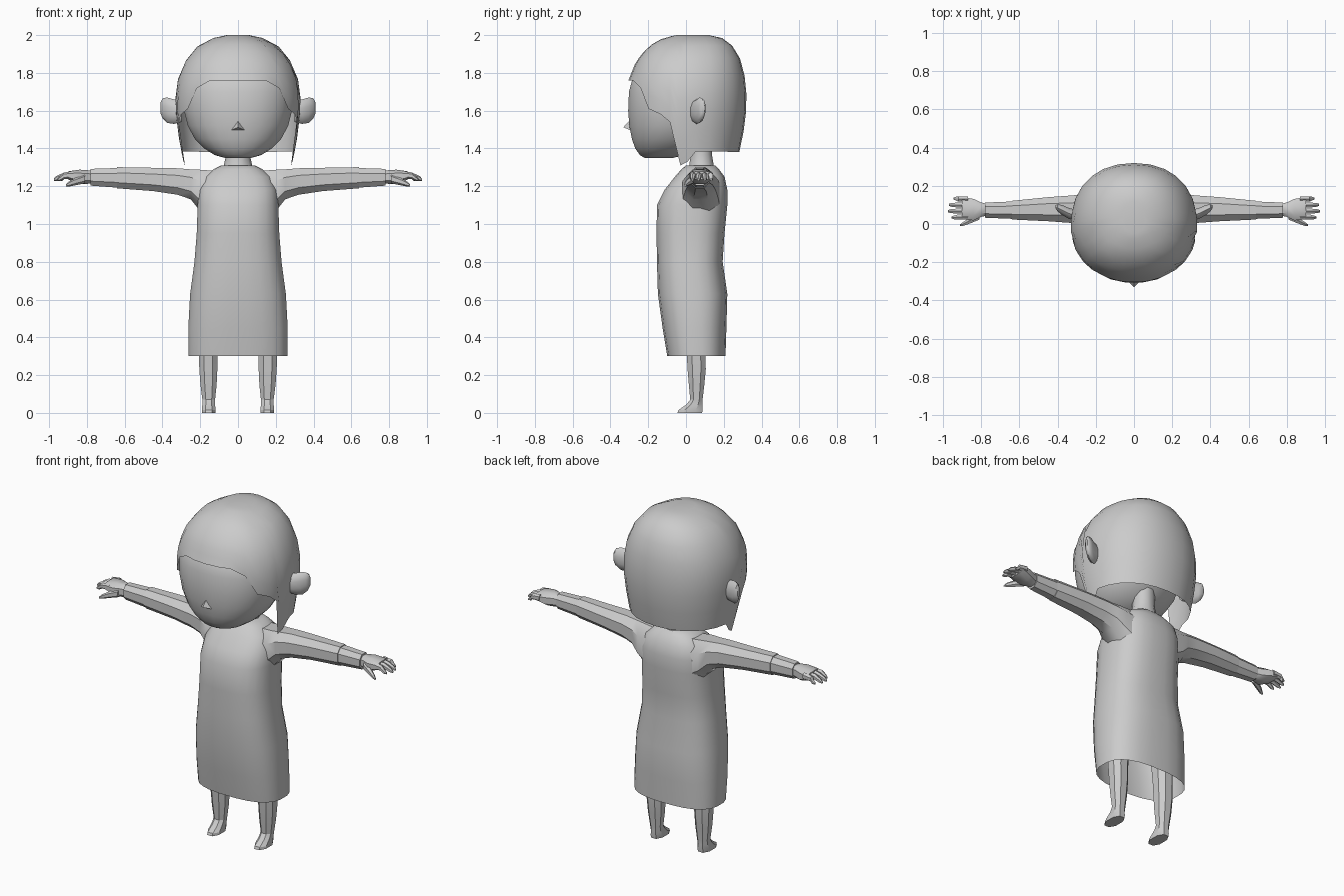
import bpy, bmesh, math

mat = bpy.data.materials.new("light grey")
mat.diffuse_color = (0.6, 0.6, 0.6, 1)


def finish(name, bm, mirror=False, angle=40):
    bmesh.ops.recalc_face_normals(bm, faces=bm.faces)
    me = bpy.data.meshes.new(name)
    bm.to_mesh(me)
    bm.free()
    ob = bpy.data.objects.new(name, me)
    bpy.context.collection.objects.link(ob)
    me.materials.append(mat)
    bpy.ops.object.select_all(action="DESELECT")
    ob.select_set(True)
    bpy.context.view_layer.objects.active = ob
    bpy.ops.object.shade_smooth_by_angle(angle=math.radians(angle))
    if mirror:
        ob.modifiers.new("mirror", "MIRROR")
    return ob


def power(v, p):
    return math.copysign(abs(v) ** (2 / p), v)


def bridge(bm, rings, caps):
    """Skin a list of point rings; caps = (close first, close last)."""
    loops = [[bm.verts.new(p) for p in ring] for ring in rings]
    n = len(loops[0])
    for a, b in zip(loops, loops[1:]):
        for i in range(n):
            j = (i + 1) % n
            bm.faces.new((a[i], a[j], b[j], b[i]))
    if caps[0]:
        bm.faces.new(loops[0])
    if caps[1]:
        bm.faces.new(loops[-1])


def ring_z(row, n, p=2.0):
    """Row: z, centre x, half width, front y, back y."""
    z, cx, rx, y0, y1 = row
    pts = []
    for i in range(n):
        t = 2 * math.pi * (i + 0.5) / n
        pts.append((cx + rx * power(math.sin(t), p),
                    (y0 + y1) / 2 - (y1 - y0) / 2 * power(math.cos(t), p), z))
    return pts


def ring_x(row, n, p=2.0):
    """Row: x, front y, back y, bottom z, top z."""
    x, y0, y1, z0, z1 = row
    pts = []
    for i in range(n):
        t = 2 * math.pi * (i + 0.5) / n
        pts.append((x, (y0 + y1) / 2 + (y1 - y0) / 2 * power(math.cos(t), p),
                    (z0 + z1) / 2 + (z1 - z0) / 2 * power(math.sin(t), p)))
    return pts


def loft(name, rows, ring, n, p=2.0, caps=(True, True), mirror=False, angle=40):
    bm = bmesh.new()
    bridge(bm, [ring(r, n, p) for r in rows], caps)
    return finish(name, bm, mirror, angle)


# Dress body, open at the hem
loft("dress", [
    (0.30, 0, 0.265, -0.10, 0.21), (0.45, 0, 0.265, -0.125, 0.215),
    (0.63, 0, 0.255, -0.15, 0.22), (0.80, 0, 0.232, -0.155, 0.195),
    (0.95, 0, 0.22, -0.157, 0.205), (1.10, 0, 0.215, -0.155, 0.22),
    (1.18, 0, 0.21, -0.115, 0.22), (1.25, 0, 0.18, -0.06, 0.205),
    (1.29, 0, 0.13, -0.025, 0.175), (1.31, 0, 0.09, 0.0, 0.155),
], ring_z, 24, 2.6, (False, True))

# Sleeves, with a narrower forearm
loft("sleeve", [
    (0.10, -0.02, 0.19, 0.98, 1.29), (0.20, -0.025, 0.18, 1.06, 1.295),
    (0.25, -0.01, 0.165, 1.125, 1.295), (0.32, 0.0, 0.155, 1.15, 1.30),
    (0.45, 0.01, 0.145, 1.17, 1.302), (0.64, 0.02, 0.125, 1.185, 1.305),
    (0.64, 0.024, 0.121, 1.189, 1.30), (0.78, 0.03, 0.115, 1.20, 1.295),
], ring_x, 8, 2.3, (False, True), True)

# Hands: palm, four fingers and a thumb
loft("palm", [
    (0.76, 0.045, 0.105, 1.215, 1.28), (0.80, 0.035, 0.115, 1.21, 1.288),
    (0.84, 0.015, 0.135, 1.21, 1.29), (0.90, 0.022, 0.145, 1.235, 1.28),
], ring_x, 8, 2.6, mirror=True)
for i, tip in enumerate((0.955, 0.975, 0.97, 0.945)):
    y = 0.037 + 0.031 * i
    spread = y + 0.06 * (y - 0.08)
    loft("finger_%d" % (i + 1), [
        (0.87, y - 0.015, y + 0.015, 1.24, 1.28),
        (0.92, y - 0.015, y + 0.015, 1.238, 1.273),
        (tip - 0.015, spread - 0.012, spread + 0.012, 1.228, 1.255),
        (tip, spread - 0.006, spread + 0.006, 1.228, 1.24),
    ], ring_x, 6, mirror=True)
loft("thumb", [
    (0.81, 0.02, 0.06, 1.215, 1.265), (0.86, 0.0, 0.035, 1.205, 1.245),
    (0.895, -0.012, 0.012, 1.198, 1.225), (0.91, -0.012, 0.0, 1.198, 1.21),
], ring_x, 6, mirror=True)

# Legs with feet pointing forward
loft("leg", [
    (0.0, 0.155, 0.038, -0.05, 0.09), (0.015, 0.155, 0.039, -0.045, 0.092),
    (0.045, 0.155, 0.036, 0.0, 0.09), (0.07, 0.155, 0.036, 0.02, 0.09),
    (0.15, 0.156, 0.046, 0.012, 0.10), (0.23, 0.157, 0.051, 0.005, 0.108),
    (0.32, 0.158, 0.054, 0.0, 0.108), (0.50, 0.15, 0.06, -0.01, 0.115),
], ring_z, 8, 2.3, mirror=True, angle=30)

# Neck
loft("neck", [
    (1.26, 0, 0.10, 0.0, 0.165), (1.31, 0, 0.075, 0.015, 0.15),
    (1.37, 0, 0.062, 0.02, 0.14), (1.50, 0, 0.062, 0.02, 0.14),
], ring_z, 10)

# Face
loft("face", [
    (1.35, 0, 0.07, -0.22, -0.07), (1.365, 0, 0.125, -0.245, 0.0),
    (1.40, 0, 0.18, -0.27, 0.08), (1.45, 0, 0.23, -0.288, 0.13),
    (1.52, 0, 0.268, -0.302, 0.18), (1.60, 0, 0.288, -0.308, 0.20),
    (1.70, 0, 0.295, -0.304, 0.20), (1.77, 0, 0.285, -0.285, 0.20),
    (1.85, 0, 0.23, -0.23, 0.18), (1.92, 0, 0.12, -0.12, 0.12),
], ring_z, 24, 2.2)

# Nose
bm = bmesh.new()
tip = bm.verts.new((0, -0.332, 1.512))
base = [bm.verts.new(c) for c in ((-0.036, -0.295, 1.497), (0.036, -0.295, 1.497),
                                  (0, -0.298, 1.548))]
for i in range(3):
    bm.faces.new((base[i], base[(i + 1) % 3], tip))
bm.faces.new(base)
finish("nose", bm, angle=20)

# Hair cap: profile rows of z, half width, front y, back y
CAP = [(2.0, 0.06, -0.05, 0.12), (1.985, 0.13, -0.12, 0.19),
       (1.94, 0.215, -0.20, 0.25), (1.86, 0.28, -0.265, 0.295),
       (1.76, 0.32, -0.305, 0.315), (1.65, 0.333, -0.313, 0.322),
       (1.55, 0.325, -0.305, 0.315), (1.45, 0.312, -0.29, 0.298),
       (1.38, 0.302, -0.27, 0.282), (1.30, 0.28, -0.25, 0.27)]
# Hem height against angle from the front: fringe, temple, side lock, nape
HEM = [(0, 1.76), (25, 1.76), (40, 1.72), (52, 1.61), (66, 1.58), (75, 1.54),
       (83, 1.31), (90, 1.33), (98, 1.385), (180, 1.38)]


def lerp_table(table, k):
    for a, b in zip(table, table[1:]):
        if min(a[0], b[0]) <= k <= max(a[0], b[0]):
            f = (k - a[0]) / (b[0] - a[0])
            return [u + (v - u) * f for u, v in zip(a, b)]
    return list(table[-1])


angles = [0, 12, 25, 40, 52, 66, 75, 83, 90, 98, 112, 126, 140, 153, 167, 180]
angles += [360 - a for a in angles[-2:0:-1]]
rings = []
for s in (0, 0.025, 0.09, 0.2, 0.35, 0.5, 0.65, 0.82, 1):
    ring = []
    for a in angles:
        hem = lerp_table(HEM, min(a, 360 - a))[1]
        z, rx, y0, y1 = lerp_table(CAP, 2.0 - s * (2.0 - hem))
        t = math.radians(a)
        ring.append((rx * power(math.sin(t), 2.2),
                     (y0 + y1) / 2 - (y1 - y0) / 2 * power(math.cos(t), 2.2), z))
    rings.append(ring)
bm = bmesh.new()
bridge(bm, rings, (True, False))
finish("hair", bm, angle=50)

# Ears: flattened ovals leaning outward
loft("ear", [
    (0.30, 0.015, 0.075, 1.54, 1.65), (0.34, 0.025, 0.085, 1.53, 1.66),
    (0.375, 0.045, 0.10, 1.535, 1.67), (0.40, 0.065, 0.105, 1.56, 1.665),
    (0.41, 0.08, 0.10, 1.585, 1.645),
], ring_x, 10, mirror=True)
